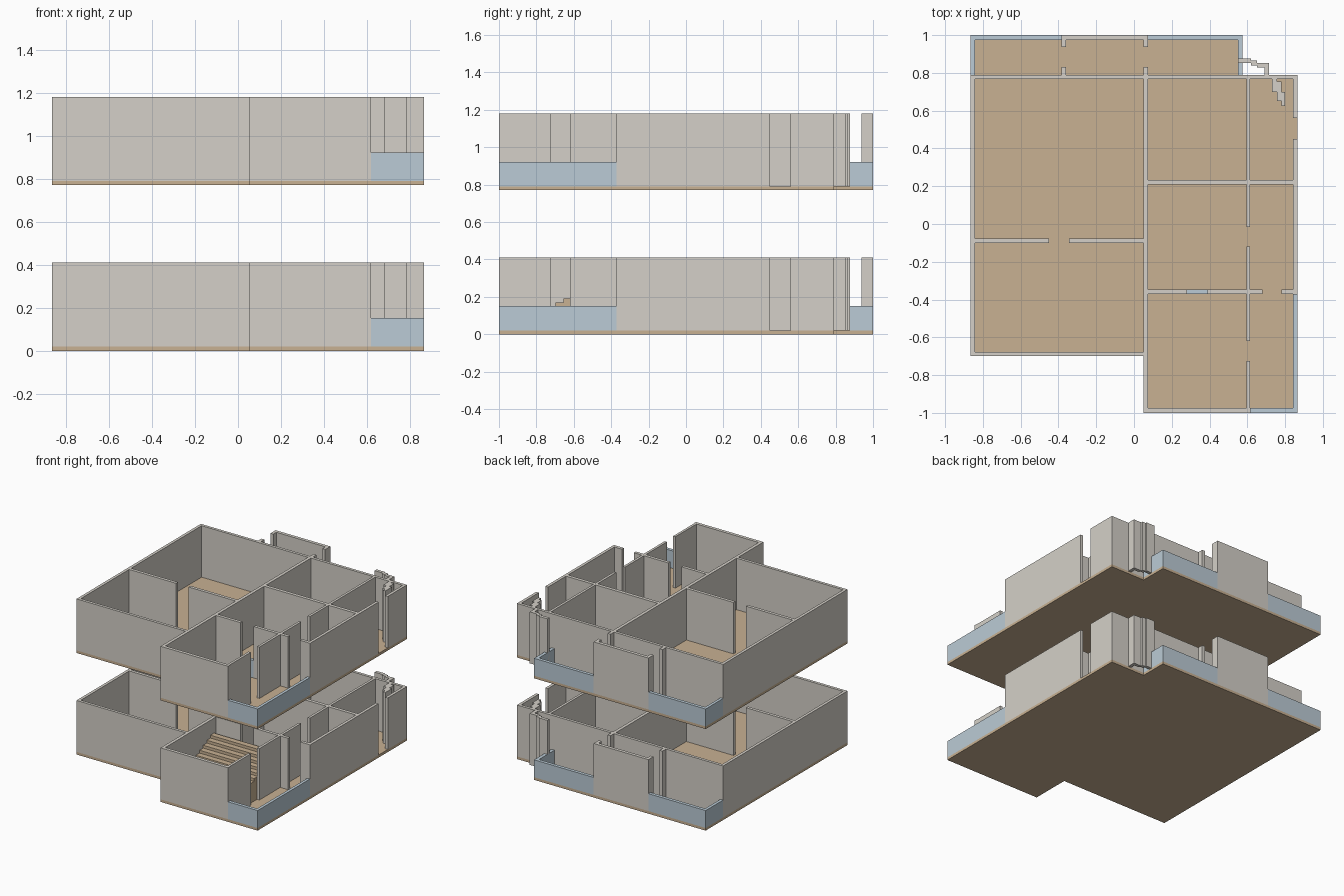
import bpy, bmesh

if "Cube" in bpy.data.objects:
    bpy.data.objects.remove(bpy.data.objects["Cube"])

SLAB, WALL_H, LOW_H, STOREY = 0.02, 0.41, 0.152, 0.77


def material(name, rgb):
    m = bpy.data.materials.new(name)
    m.diffuse_color = (*rgb, 1)
    m.use_nodes = True
    m.node_tree.nodes["Principled BSDF"].inputs["Base Color"].default_value = m.diffuse_color
    return m


WALL = material("plaster", (0.66, 0.63, 0.58))
FLOOR = material("floor_tan", (0.58, 0.44, 0.29))
BLUE = material("parapet_blue", (0.50, 0.60, 0.67))


def finish(name, bm, mat):
    bmesh.ops.recalc_face_normals(bm, faces=bm.faces)
    me = bpy.data.meshes.new(name)
    bm.to_mesh(me)
    bm.free()
    me.materials.append(mat)
    ob = bpy.data.objects.new(name, me)
    bpy.context.collection.objects.link(ob)
    return ob


def prism(name, pts, z0, z1, mat):
    bm = bmesh.new()
    face = bm.faces.new([bm.verts.new((x, y, z0)) for x, y in pts])
    ext = bmesh.ops.extrude_face_region(bm, geom=[face], use_keep_orig=True)
    verts = [g for g in ext["geom"] if isinstance(g, bmesh.types.BMVert)]
    bmesh.ops.translate(bm, verts=verts, vec=(0, 0, z1 - z0))
    return finish(name, bm, mat)


def boxes(name, rects, z0, z1, mat):
    bm = bmesh.new()
    for x0, x1, y0, y1 in rects:
        vs = bmesh.ops.create_cube(bm, size=1)["verts"]
        for v in vs:
            v.co = (x1 if v.co.x > 0 else x0, y1 if v.co.y > 0 else y0,
                    z1 if v.co.z > 0 else z0)
    return finish(name, bm, mat)


OUTLINE = [(-.865, -.70), (.05, -.70), (.05, -1), (.865, -1),
           (.865, .79), (.575, .79), (.575, 1), (-.865, 1)]

# Full-height walls as plan rectangles (x0, x1, y0, y1)
OUTER = [(-.865, -.843, -.70, .79), (-.843, .05, -.70, -.678),
         (.05, .074, -1, .768), (.074, .617, -1, -.975),
         (-.865, .865, .768, .79),
         (.843, .865, -.372, .45), (.843, .865, .56, .768),
         (-.385, .075, .975, 1)]
INNER = [(-.843, -.45, -.10, -.076), (-.345, .05, -.10, -.076),
         (.074, .843, .208, .234),
         (.595, .614, -.975, -.724), (.595, .614, -.62, -.12),
         (.595, .614, -.015, .208), (.595, .614, .234, .768),
         (.074, .28, -.37, -.346), (.39, .595, -.37, -.346),
         (.614, .68, -.37, -.346), (.78, .843, -.37, -.346)]
STUBS = [(x, x + .024, y0, y1) for x in (-.385, .051)
         for y0, y1 in ((.79, .832), (.938, .975))]
# Stepped curved screens at the back right corner
SCREENS = [(.55, .62, .852, .876), (.62, .65, .84, .866),
           (.65, .69, .828, .852), (.69, .715, .79, .852),
           (.73, .756, .70, .768), (.756, .78, .65, .755),
           (.78, .80, .625, .70)]
# Low blue parapets and the inner sill
PARAPETS = [(-.865, -.843, .79, 1), (-.843, -.385, .975, 1),
            (.075, .575, .975, 1), (.55, .575, .79, .975),
            (.617, .865, -1, -.975), (.843, .865, -.975, -.372),
            (.28, .39, -.37, -.346)]

for tag, z in (("lower", 0), ("upper", STOREY)):
    prism(tag + "_floor_slab", OUTLINE, z, z + SLAB, FLOOR)
    for part, rects in (("outer_walls", OUTER), ("partitions", INNER),
                        ("balcony_stubs", STUBS), ("stepped_screens", SCREENS)):
        boxes(f"{tag}_{part}", rects, z + SLAB, z + WALL_H, WALL)
    boxes(tag + "_parapets", PARAPETS, z + SLAB, z + LOW_H, BLUE)

# Staircase on the lower storey, rising towards the back
for i in range(13):
    y = -.957 + i * .0432
    boxes(f"stair_step_{i + 1}", [(.076, .594, y, y + .0432)],
          SLAB, .04 + i * .0215, FLOOR)
